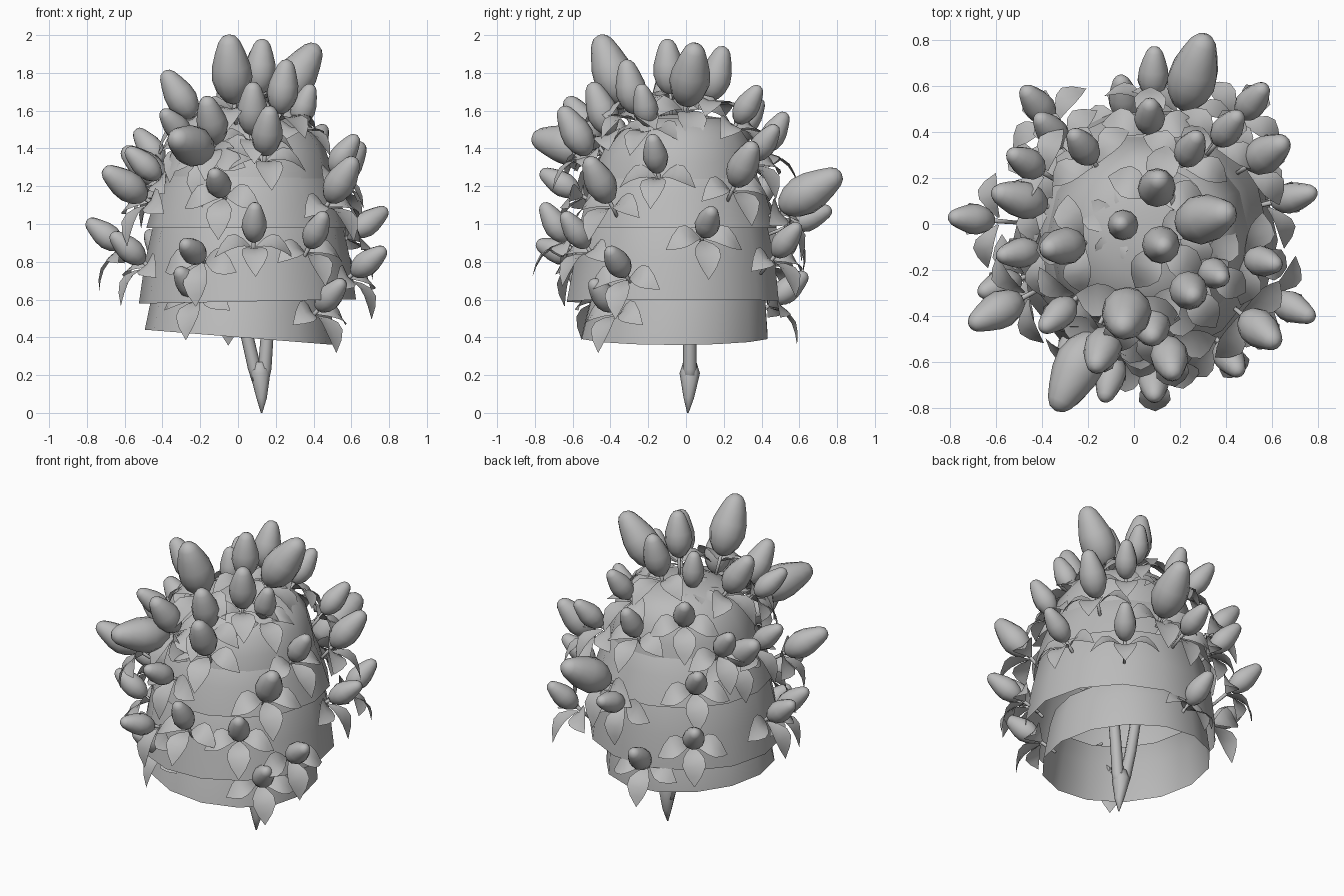
import bpy
import bmesh
from math import sin, cos, pi, radians
from mathutils import Vector, Matrix

cube = bpy.data.objects.get("Cube")
if cube:
    bpy.data.objects.remove(cube, do_unlink=True)

UP = Vector((0, 0, 1))
AXIS = Vector((0.05, -0.04, 0))

# One plain grey for everything
grey = bpy.data.materials.new("plain grey")
grey.use_nodes = True
colour = (0.5, 0.5, 0.5, 1)
grey.diffuse_color = colour
grey.node_tree.nodes["Principled BSDF"].inputs["Base Color"].default_value = colour


def finish(name, bm):
    """Turn a bmesh into a smooth-shaded object."""
    bmesh.ops.recalc_face_normals(bm, faces=bm.faces[:])
    mesh = bpy.data.meshes.new(name)
    bm.to_mesh(mesh)
    bm.free()
    mesh.materials.append(grey)
    mesh.shade_smooth()
    obj = bpy.data.objects.new(name, mesh)
    bpy.context.collection.objects.link(obj)
    return obj


def loft(name, rings, axis=UP, sides=10, close_start=True, close_end=True):
    """Skin round rings given as (centre, radius), all facing one axis."""
    bm = bmesh.new()
    turn = UP.rotation_difference(axis.normalized())
    loops = []
    for centre, radius in rings:
        loop = []
        for i in range(sides):
            a = 2 * pi * i / sides
            spoke = turn @ Vector((cos(a), sin(a), 0))
            loop.append(bm.verts.new(Vector(centre) + spoke * radius))
        loops.append(loop)
    for low, high in zip(loops, loops[1:]):
        for i in range(sides):
            j = (i + 1) % sides
            bm.faces.new((low[i], low[j], high[j], high[i]))
    if close_start:
        bm.faces.new(loops[0])
    if close_end:
        bm.faces.new(loops[-1])
    return finish(name, bm)


# Overlapping foliage skirts, open below
def skirt(name, rings, slope=0.0, closed=False):
    loft(name, rings, Vector((-slope, 0, 1)), 14, False, closed)


skirt("bottom_skirt", [((0.01, -0.06, 0.4), 0.505), ((0.02, -0.04, 0.62), 0.47),
                       ((0.03, -0.04, 0.72), 0.43)], slope=-0.08)
skirt("lower_skirt", [((0.05, -0.07, 0.59), 0.575), ((0.05, -0.06, 0.8), 0.545),
                      ((0.05, -0.06, 1.0), 0.5), ((0.05, -0.05, 1.1), 0.45)], slope=0.02)
skirt("upper_skirt", [((0.05, -0.045, 0.98), 0.535), ((0.05, -0.05, 1.15), 0.485),
                      ((0.06, -0.05, 1.27), 0.43), ((0.06, -0.05, 1.35), 0.37)])
skirt("crown_dome", [((0.06, -0.05, 1.22), 0.445), ((0.06, -0.05, 1.33), 0.425),
                     ((0.065, -0.04, 1.43), 0.385), ((0.07, -0.03, 1.51), 0.32),
                     ((0.07, -0.02, 1.56), 0.22), ((0.07, -0.02, 1.58), 0.08)], closed=True)

# Pointed root and forked trunk
loft("root", [((0.125, 0.01, 0), 0.004), ((0.125, 0.015, 0.08), 0.028),
              ((0.117, 0.02, 0.21), 0.054), ((0.115, 0.02, 0.27), 0.035)], sides=8)
for side, name in ((-1, "right_fork"), (1, "left_fork")):
    loft(name, [((0.118 + side * 0.012, 0.02, 0.16), 0.03),
                ((0.115 + side * 0.026, 0.02, 0.23), 0.036),
                ((0.1 + side * 0.055, 0.02, 0.42), 0.034),
                ((0.08 + side * 0.12, 0.02, 0.9), 0.03),
                ((0.06 + side * 0.15, 0.02, 1.35), 0.02)], sides=8)


# Three broad drooping leaves around a bud's base
def leaves(base, aim, length):
    bm = bmesh.new()
    out = Vector((aim.x, aim.y, 0)).normalized()
    hang = (-UP + aim * aim.z)
    hang = hang.normalized() if hang.length > 0.05 else out
    widths = (0.04, 0.2, 0.32, 0.34, 0.22, 0.0)
    for angle in (0, 86, -86):
        along = Matrix.Rotation(radians(angle), 3, aim) @ hang
        across = along.cross(aim)
        rows = []
        for k, width in enumerate(widths):
            s = k / (len(widths) - 1)
            spine = (base + along * length * (0.08 + s * 0.95) + aim * length * 0.2 * sin(pi * s)
                     + out * length * 0.1 * s - UP * length * 0.25 * s * s)
            rows.append([bm.verts.new(spine + (across * e + aim * 0.2 * abs(e)) * width * length)
                         for e in (-1, 0, 1)])
        for a, b in zip(rows, rows[1:]):
            for i in (0, 1):
                bm.faces.new((a[i], a[i + 1], b[i + 1], b[i]))
    bmesh.ops.remove_doubles(bm, verts=bm.verts[:], dist=0.0005)
    finish("leaves", bm)


# Blunt teardrop bud with its stem: fractions of length and of widest radius
BUD = ((0, 0.25), (0.05, 0.52), (0.18, 0.82), (0.36, 1), (0.55, 0.94),
       (0.75, 0.73), (0.9, 0.53), (0.97, 0.34), (1, 0.08))


def plant(tips, length):
    for x, y, z, rise in tips:
        tip = Vector((x, y, z))
        out = Vector((x, y, 0)) - AXIS
        out.normalize()
        aim = out * cos(radians(rise)) + UP * sin(radians(rise))
        base = tip - aim * length
        loft("bud", [(base + aim * length * t, r * length * 0.285) for t, r in BUD], aim, 12)
        loft("stem", [(base - aim * 0.14, 0.009), (base + aim * 0.02, 0.012)], aim, 6)
        leaves(base - aim * 0.035, aim, 0.16 + 0.18 * length)


# Each bud: tip position and upward angle
large_tips = [
    (-0.05, -0.46, 2, 70), (0.42, 0.05, 1.95, 56), (0.31, 0.82, 1.27, 30),
    (-0.34, -0.81, 1.46, 12)]
medium_tips = [
    (0.13, -0.1, 1.98, 85), (0.11, 0.2, 1.94, 75), (0.26, -0.32, 1.87, 77),
    (-0.39, -0.11, 1.81, 58), (-0.17, -0.63, 1.67, 55), (0.17, -0.66, 1.62, 60),
    (-0.61, 0.14, 1.4, 38), (-0.71, -0.44, 1.29, 32), (0.62, -0.52, 1.35, 52),
    (0.66, 0.36, 1.43, 50), (0.08, -0.5, 1.75, 70)]
small_tips = [
    (-0.06, 0, 1.8, 85), (0.39, -0.24, 1.74, 68), (-0.4, -0.46, 1.6, 40),
    (-0.13, -0.77, 1.28, 30), (0.63, -0.18, 1.47, 55), (0.09, -0.76, 1.11, 58),
    (0.46, -0.65, 1.06, 50), (0.79, 0.14, 1.08, 35), (0.78, -0.41, 0.87, 35),
    (-0.8, 0.03, 1.02, 38), (-0.67, -0.3, 0.95, 40), (-0.29, -0.79, 0.9, 20),
    (0.56, -0.5, 0.7, 40), (0.28, 0.39, 1.73, 55), (0.07, 0.53, 1.59, 60),
    (0.46, 0.48, 1.52, 48), (-0.27, 0.4, 1.66, 50), (-0.42, 0.47, 1.27, 45),
    (-0.48, 0.59, 0.96, 40), (-0.54, 0.31, 1.5, 48), (0.09, 0.77, 1.08, 22),
    (0.57, 0.6, 1, 45), (-0.06, 0.64, 0.74, 40), (-0.32, -0.62, 0.76, 35),
    (-0.59, -0.14, 1.4, 42)]
plant(large_tips, 0.38)
plant(medium_tips, 0.29)
plant(small_tips, 0.235)
